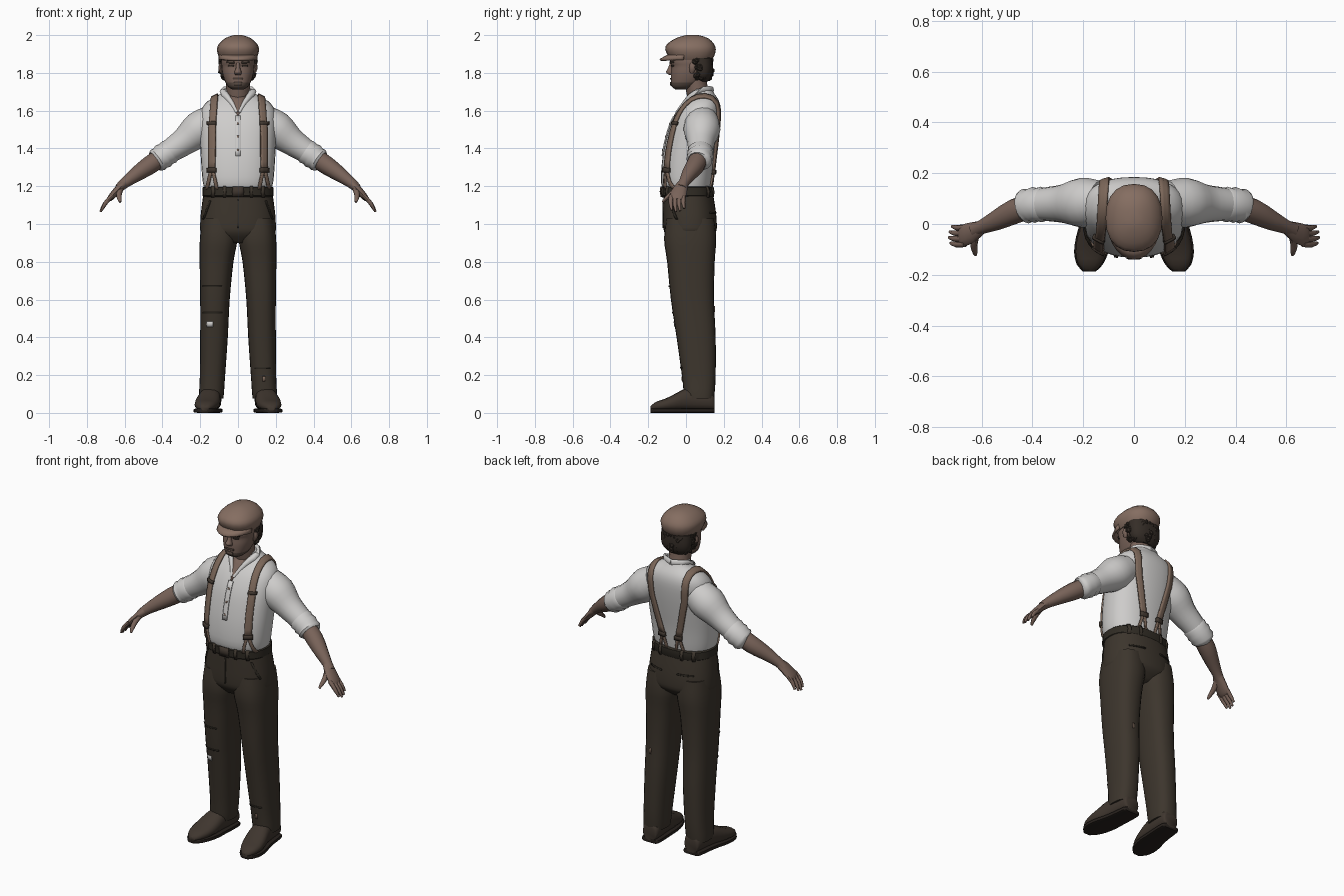
import bpy, bmesh, math, random
from mathutils import Vector as V
from mathutils.bvhtree import BVHTree

if "Cube" in bpy.data.objects:
    bpy.data.objects.remove(bpy.data.objects["Cube"])
random.seed(4)


def material(name, rgb):
    m = bpy.data.materials.new(name)
    m.use_nodes = True
    m.diffuse_color = (*rgb, 1)
    for node in m.node_tree.nodes:
        if node.type == "BSDF_PRINCIPLED":
            node.inputs["Base Color"].default_value = (*rgb, 1)
            node.inputs["Roughness"].default_value = 0.9
    return m


SHIRT = material("shirt_white", (.62, .61, .60))
SKIN = material("skin", (.19, .125, .10))
STUBBLE = material("stubble", (.10, .07, .055))
HAIR = material("hair_dark", (.035, .026, .02))
CAP = material("cap_brown", (.235, .155, .12))
STRAP = material("strap_brown", (.20, .135, .10))
TROUSER = material("trouser_brown", (.046, .036, .026))
LEATHER = material("belt_leather", (.03, .025, .018))
SHOE = material("shoe_brown", (.05, .037, .028))
SOLE = material("sole_dark", (.02, .015, .012))


def finish(name, verts, faces, mat, angle=45):
    me = bpy.data.meshes.new(name)
    me.from_pydata(verts, [], faces)
    bm = bmesh.new()
    bm.from_mesh(me)
    bmesh.ops.recalc_face_normals(bm, faces=bm.faces)
    bm.to_mesh(me)
    bm.free()
    me.materials.append(mat)
    me.polygons.foreach_set("use_smooth", [True] * len(me.polygons))
    me.set_sharp_from_angle(angle=math.radians(angle))
    ob = bpy.data.objects.new(name, me)
    bpy.context.scene.collection.objects.link(ob)
    return ob


def ring(c, a, b, n, e=2):
    # Superellipse around c with half axes a and b
    def power(t):
        return math.copysign(abs(t) ** (2 / e), t)
    angles = [2 * math.pi * i / n for i in range(n)]
    return [V(c) + a * power(math.cos(t)) + b * power(math.sin(t)) for t in angles]


def skin(name, rings, mat):
    n = len(rings[0])
    faces = [(r * n + i, r * n + (i + 1) % n, (r + 1) * n + (i + 1) % n, (r + 1) * n + i)
             for r in range(len(rings) - 1) for i in range(n)]
    faces += [tuple(range(n)), tuple(range((len(rings) - 1) * n, len(rings) * n))]
    return finish(name, [v for r in rings for v in r], faces, mat)


def refine(rows, sub):
    # Catmull-Rom subdivision of the listed stations
    out, last = [], len(rows) - 1
    for i in range(last):
        quad = zip(rows[max(i - 1, 0)], rows[i], rows[i + 1], rows[min(i + 2, last)])
        quad = list(quad)
        for k in range(sub):
            t = k / sub
            out.append([b + .5 * t * (c - a + t * (2 * a - 5 * b + 4 * c - d + t * (3 * (b - c) + d - a)))
                        for a, b, c, d in quad])
    return out + [rows[-1]]


def loft(name, rows, mat, s=1, n=24, e=2.3, sub=3):
    # Rows: z, x range, y range
    return skin(name, [ring((s * (p + q) / 2, (f + g) / 2, z), V(((q - p) / 2, 0, 0)), V((0, (g - f) / 2, 0)), n, e)
                       for z, p, q, f, g in refine(rows, sub)], mat)


def body(name, rows, mat, **kw):
    return loft(name, [(z, -w, w, f, g) for z, w, f, g in rows], mat, **kw)


def tube(name, rows, mat, s=1, n=12, sub=2):
    # Rows: x, y, z, radius near y, radius across
    rows = refine(rows, sub)
    pts = [V((s * r[0], r[1], r[2])) for r in rows]
    rings = []
    for i, r in enumerate(rows):
        d = (pts[min(i + 1, len(pts) - 1)] - pts[max(i - 1, 0)]).normalized()
        a = (V((0, 1, 0)) - d * d.y).normalized()
        rings.append(ring(pts[i], a * r[3], d.cross(a) * r[4], n))
    return skin(name, rings, mat)


def surface(ob):
    me = ob.data
    return BVHTree.FromPolygons([v.co for v in me.vertices], [tuple(p.vertices) for p in me.polygons])


FRONT, BACK = V((0, 1, 0)), V((0, -1, 0))


def strip(name, path, target, mat, thick=.008):
    # Thin band laid on a surface; path: point, cast direction, half width
    verts = []
    for p, d, w in path:
        for k in (-1, -.33, .33, 1):
            start = V(p) + V((k * w, 0, 0)) - d
            hit, nor, _, _ = target.ray_cast(start, d)
            if hit is None:
                hit, nor, _, _ = target.find_nearest(V(p))
            if nor.dot(d) > 0:
                nor = -nor
            verts.append(hit + nor * thick * .5)
    faces = [(4 * r + k, 4 * r + k + 1, 4 * r + k + 5, 4 * r + k + 4) for r in range(len(path) - 1) for k in range(3)]
    ob = finish(name, verts, faces, mat)
    mod = ob.modifiers.new("thickness", "SOLIDIFY")
    mod.thickness, mod.offset = thick, 0
    return ob


def plate(name, x, z, w, h, target, mat, d=FRONT, thick=.006):
    strip(name, [((x, 0, z + k * h), d, w) for k in (-1, 0, 1)], target, mat, thick)


# Shirt body, trousers seat and belt
shirt = surface(body("shirt_body", [
    (1.17, .172, -.115, .13), (1.22, .186, -.132, .138), (1.32, .195, -.128, .15), (1.42, .2, -.112, .166),
    (1.52, .203, -.085, .18), (1.60, .196, -.045, .185), (1.65, .16, -.005, .175), (1.69, .09, .03, .15),
    (1.715, .075, .035, .135)], SHIRT, n=32))
seat = surface(body("trouser_seat", [
    (.9, .1, -.07, .1), (.95, .19, -.112, .155), (1.0, .2, -.12, .163), (1.08, .194, -.12, .156),
    (1.18, .18, -.118, .14)], TROUSER, n=32))
body("belt", [(1.143, .181, -.122, .143), (1.15, .188, -.13, .149), (1.192, .187, -.132, .147),
              (1.198, .18, -.125, .14)], LEATHER, n=32, sub=1)
belt = surface(bpy.data.objects["belt"])
plate("belt_buckle", 0, 1.171, .03, .024, belt, SHOE, thick=.009)
for x in (-.13, -.07, .07, .13):
    for side, d in (("front", FRONT), ("back", BACK)):
        plate("belt_loop_" + side, x, 1.171, .008, .026, belt, TROUSER, d, .009)

# Open neck, button placket and buttons
strip("open_neck", [((0, 0, z), FRONT, w) for z, w in ((1.57, .003), (1.61, .016), (1.65, .03), (1.685, .045))],
      shirt, SKIN, .004)
strip("placket", [((0, 0, 1.36 + .03 * i), FRONT, .014) for i in range(8)], shirt, SHIRT, .007)
for z in (1.39, 1.46, 1.53):
    plate("shirt_button", 0, z, .005, .005, shirt, STRAP, thick=.009)

# Neck and head
tube("neck", [(0, .085, 1.62, .06, .066), (0, .06, 1.70, .058, .062), (0, .045, 1.79, .06, .064)], SKIN)
head = body("head", [
    (1.712, .03, -.055, .02), (1.728, .054, -.076, .05), (1.76, .071, -.08, .09), (1.80, .083, -.08, .115),
    (1.835, .087, -.077, .128), (1.86, .089, -.084, .13), (1.91, .085, -.08, .125)], SKIN)
head.data.materials.append(STUBBLE)
for p in head.data.polygons:
    if p.center.z < 1.748 and p.center.y < .03:
        p.material_index = 1
face = surface(head)
loft("nose", [(1.79, -.016, .016, -.09, -.06), (1.803, -.019, .019, -.107, -.06), (1.825, -.012, .012, -.096, -.06),
              (1.855, -.009, .009, -.085, -.06)], SKIN, n=10)
plate("mouth", 0, 1.768, .026, .004, face, STUBBLE, thick=.005)
plate("chin_beard", 0, 1.742, .02, .01, face, STUBBLE, thick=.006)

# Hair: a shell at the back with curls
loft("hair_shell", [(1.755, -.05, .05, .06, .115), (1.78, -.082, .082, .04, .133), (1.82, -.094, .094, .03, .143),
                    (1.88, -.095, .095, .02, .14)], HAIR)
curls = bmesh.new()
for i in range(75):
    t = math.radians(random.uniform(-5, 185))
    z = random.uniform(1.765, 1.875)
    shrink = 1 - max(0, 1.81 - z) * 4
    c = V((.09 * math.cos(t) * shrink, .05 + .085 * math.sin(t) * shrink, z))
    made = bmesh.ops.create_icosphere(curls, subdivisions=1, radius=random.uniform(.011, .019))
    bmesh.ops.translate(curls, verts=made["verts"], vec=c)
mesh = bpy.data.meshes.new("hair_curls")
curls.to_mesh(mesh)
curls.free()
mesh.materials.append(HAIR)
bpy.context.scene.collection.objects.link(bpy.data.objects.new("hair_curls", mesh))

# Flat cap with a drooping peak
body("cap_crown", [
    (1.868, .093, -.08, .135), (1.89, .104, -.095, .15), (1.925, .112, -.11, .158), (1.955, .1, -.098, .147),
    (1.985, .066, -.05, .115), (2.0, .022, .0, .065)], CAP, n=20, sub=2)
verts = []
for i in range(13):
    t = math.radians(190 + i * 160 / 12)
    c, s = math.cos(t), math.sin(t)
    verts += [V((.095 * c, .02 + .1 * s, 1.905)), V((.104 * c, .01 + .125 * s, 1.895 + .008 * s)),
              V((.106 * c, .01 + .15 * s, 1.868 + .006 * abs(s)))]
peak = finish("cap_peak", verts, [(3 * i + k, 3 * i + k + 1, 3 * i + k + 4, 3 * i + k + 3)
                                 for i in range(12) for k in range(2)], CAP)
peak.modifiers.new("thickness", "SOLIDIFY").thickness = .012

for s, side in ((1, "left_"), (-1, "right_")):
    # Face features and collar
    plate(side + "eye", s * .036, 1.838, .014, .005, face, HAIR, thick=.004)
    plate(side + "brow", s * .037, 1.856, .019, .004, face, HAIR, thick=.006)
    tube(side + "ear", [(.084, .03, 1.80, .01, .008), (.094, .035, 1.825, .018, .01), (.09, .035, 1.85, .014, .008)],
         SKIN, s, 8)
    tube(side + "collar", [(0, .138, 1.708, .01, .02), (.055, .115, 1.71, .012, .02), (.078, .065, 1.702, .012, .02),
                           (.06, .02, 1.675, .012, .016), (.03, -.015, 1.635, .01, .012),
                           (.006, -.05, 1.59, .007, .008)], SHIRT, s, 8)

    # Sleeve, rolled cuff and forearm
    tube(side + "sleeve", [(.13, .085, 1.55, .085, .085), (.205, .084, 1.50, .098, .096), (.28, .08, 1.44, .076, .075),
                           (.35, .078, 1.392, .066, .064), (.40, .074, 1.358, .06, .06)], SHIRT, s, 16, 3)
    tube(side + "cuff", [(.352, .078, 1.39, .06, .06), (.364, .077, 1.382, .07, .067), (.382, .076, 1.37, .066, .063),
                         (.395, .075, 1.361, .071, .069), (.412, .073, 1.349, .064, .062),
                         (.426, .07, 1.339, .069, .065), (.438, .067, 1.331, .06, .057),
                         (.44, .066, 1.33, .045, .045)], SHIRT, s, 16, 1)
    tube(side + "forearm", [(.40, .073, 1.358, .048, .048), (.47, .05, 1.31, .05, .049), (.54, .015, 1.262, .04, .039),
                            (.60, -.012, 1.217, .028, .028), (.63, -.025, 1.19, .03, .024)], SKIN, s)

    # Hand
    tube(side + "palm", [(.60, -.012, 1.217, .026, .024), (.635, -.032, 1.182, .04, .021),
                         (.672, -.045, 1.142, .043, .017), (.684, -.047, 1.128, .036, .011)], SKIN, s)
    for j, reach in enumerate((.8, .95, 1, .9)):
        y = -.013 - .022 * j
        tube(side + "finger", [(.665, y, 1.15, .012, .012), (.665 + .04 * reach, y - .002, 1.15 - .043 * reach, .011, .011),
                               (.665 + .063 * reach, y + .004, 1.15 - .085 * reach, .006, .006)], SKIN, s, 8)
    tube(side + "thumb", [(.622, -.04, 1.19, .018, .017), (.63, -.075, 1.16, .015, .015), (.628, -.105, 1.135, .011, .012),
                          (.624, -.122, 1.115, .006, .006)], SKIN, s, 8)

    # Braces over the shoulder, with clips and split tails
    path = [((s * .135, 0, 1.28 + .05 * i), FRONT, .017) for i in range(5)]
    for a in range(0, 181, 12):
        out = V((0, -math.cos(math.radians(a)), math.sin(math.radians(a))))
        path.append((V((s * (.135 - .03 * a / 180), .08, 1.5)), -out, .017))
    path += [((s * (.105 - .0105 * i), 0, 1.5 - .045 * i), BACK, .017) for i in range(1, 6)]
    strip(side + "brace", path, shirt, STRAP, .012)
    for x, z, d in ((.135, 1.285, FRONT), (.0525, 1.275, BACK)):
        plate(side + "brace_clip", s * x, z, .021, .012, shirt, SHOE, d, .018)
        for k in (-1, 1):
            strip(side + "brace_tail", [((s * x + k * (.004 + .006 * i), 0, z - .027 * i), d, .007) for i in range(5)],
                  shirt, STRAP, .01)
    plate(side + "brace_slider", s * .135, 1.53, .021, .008, shirt, SHOE, thick=.018)

    # Trouser leg and pocket seams
    leg = surface(loft(side + "trouser_leg", [
        (1.03, .01, .19, -.105, .15), (.92, .003, .202, -.116, .16), (.8, .024, .203, -.1, .152),
        (.6, .044, .2, -.08, .148), (.4, .054, .2, -.05, .157), (.2, .068, .202, -.022, .157),
        (.11, .074, .206, -.012, .152), (.075, .078, .206, -.005, .148)], TROUSER, s, e=2.5))
    strip(side + "pocket_seam", [((s * (.145 + .009 * i), 0, 1.125 - .025 * i), FRONT, .004) for i in range(5)],
          seat, LEATHER, .005)
    plate(side + "back_pocket_seam", s * .095, 1.06, .045, .004, seat, LEATHER, BACK, .005)

    # Shoe and sole: sections from heel to toe
    shape = [(.15, .138, .04, .09), (.135, .138, .05, .12), (.06, .143, .054, .13), (0, .15, .058, .13),
             (-.05, .158, .064, .105), (-.11, .168, .062, .075), (-.16, .174, .045, .058), (-.188, .176, .018, .035)]
    for part, mat, grow, low in (("shoe", SHOE, 0, .012), ("shoe_sole", SOLE, .006, 0)):
        rings = []
        for y, x, w, top in refine(shape, 2):
            top = top if part == "shoe" else .024
            rings.append(ring((s * x, y, (low + top) / 2), V((w + grow, 0, 0)), V((0, 0, (top - low) / 2)), 16,
                              2.4 if part == "shoe" else 5))
        skin(side + part, rings, mat)

    # Worn places: patch seams and tears
    if s < 0:
        for z in (.53, .67):
            plate("knee_patch_seam", -.135, z, .05, .004, leg, LEATHER, thick=.005)
        plate("knee_tear", -.148, .47, .016, .014, leg, SHIRT, thick=.004)
    else:
        plate("shin_patch", .13, .24, .04, .004, leg, LEATHER, thick=.005)
        plate("shin_tear", .137, .18, .006, .014, leg, STRAP, thick=.004)
        plate("calf_tear", .13, .55, .005, .016, leg, STRAP, BACK, .004)

# Fly seam
strip("fly_seam", [((0, 0, 1.13 - .03 * i), FRONT, .003) for i in range(6)], seat, LEATHER, .005)
